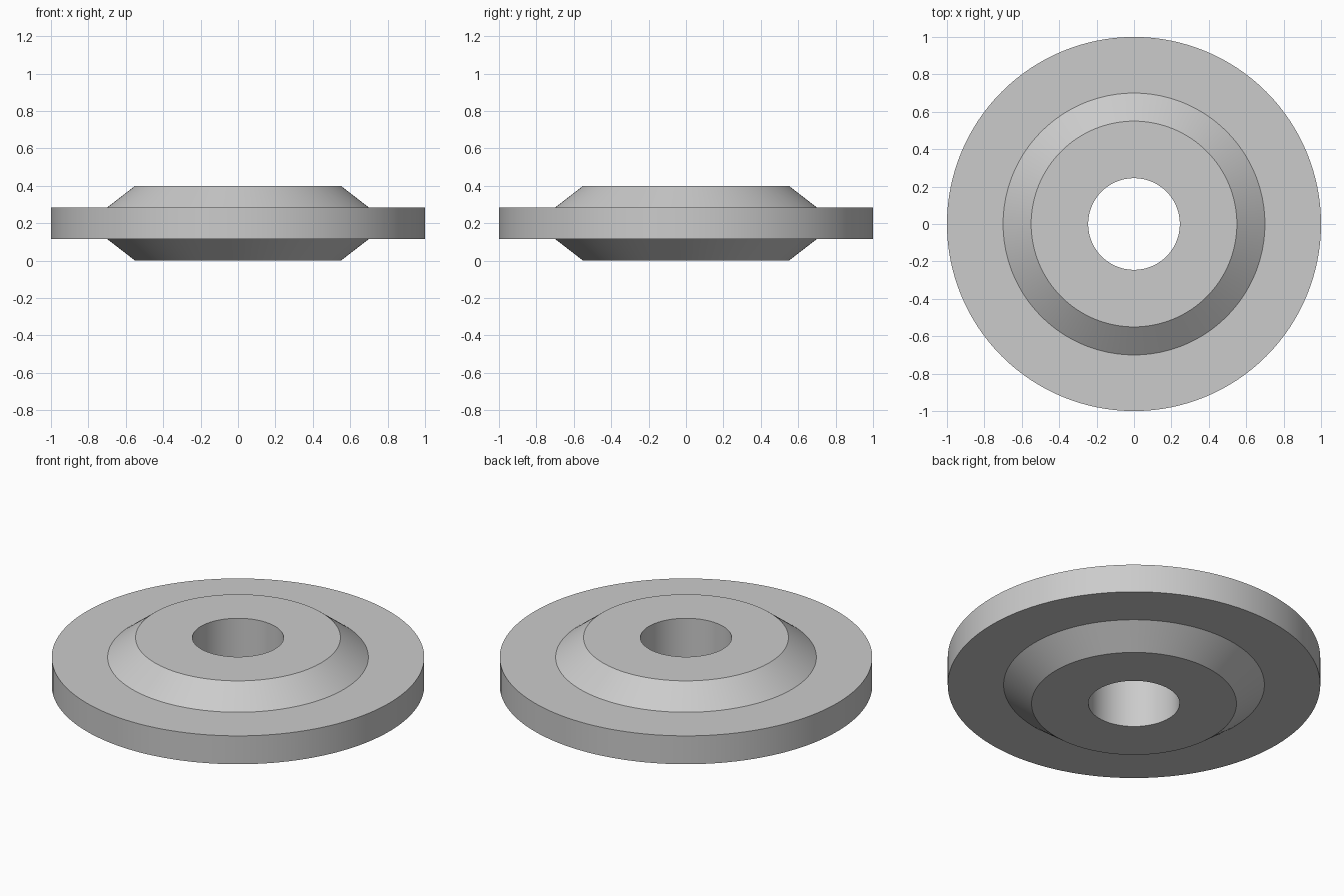
import bpy
import bmesh
from math import cos, sin, tau

cube = bpy.data.objects.get("Cube")
if cube:
    bpy.data.objects.remove(cube, do_unlink=True)

SEGMENTS = 128
HEIGHT = 0.4

# One flat grey for the whole disc
grey = bpy.data.materials.new("plain grey")
grey.use_nodes = True
colour = (0.6, 0.6, 0.6, 1)
grey.diffuse_color = colour
grey.node_tree.nodes["Principled BSDF"].inputs["Base Color"].default_value = colour

# Upper half of the section (radius, height), mirrored for the lower half
upper = [(0.245, HEIGHT), (0.55, HEIGHT), (0.70, 0.284), (1.0, 0.284)]
profile = upper + [(r, HEIGHT - z) for r, z in reversed(upper)]


def lathe(name, section, material):
    """Revolve a closed section around z."""
    bm = bmesh.new()
    rings = []
    for r, z in section:
        angles = [tau * i / SEGMENTS for i in range(SEGMENTS)]
        rings.append([bm.verts.new((r * cos(a), r * sin(a), z)) for a in angles])
    for k, ring in enumerate(rings):
        following = rings[(k + 1) % len(rings)]
        for i in range(SEGMENTS):
            j = (i + 1) % SEGMENTS
            bm.faces.new((ring[i], following[i], following[j], ring[j]))
    bmesh.ops.recalc_face_normals(bm, faces=bm.faces)
    mesh = bpy.data.meshes.new(name)
    bm.to_mesh(mesh)
    bm.free()
    mesh.materials.append(material)
    obj = bpy.data.objects.new(name, mesh)
    bpy.context.collection.objects.link(obj)
    return obj


# Flanged disc with conical hubs and a through bore
disc = lathe("flanged_disc", profile, grey)
bpy.ops.object.select_all(action="DESELECT")
disc.select_set(True)
bpy.context.view_layer.objects.active = disc
bpy.ops.object.shade_smooth_by_angle(angle=0.4)
